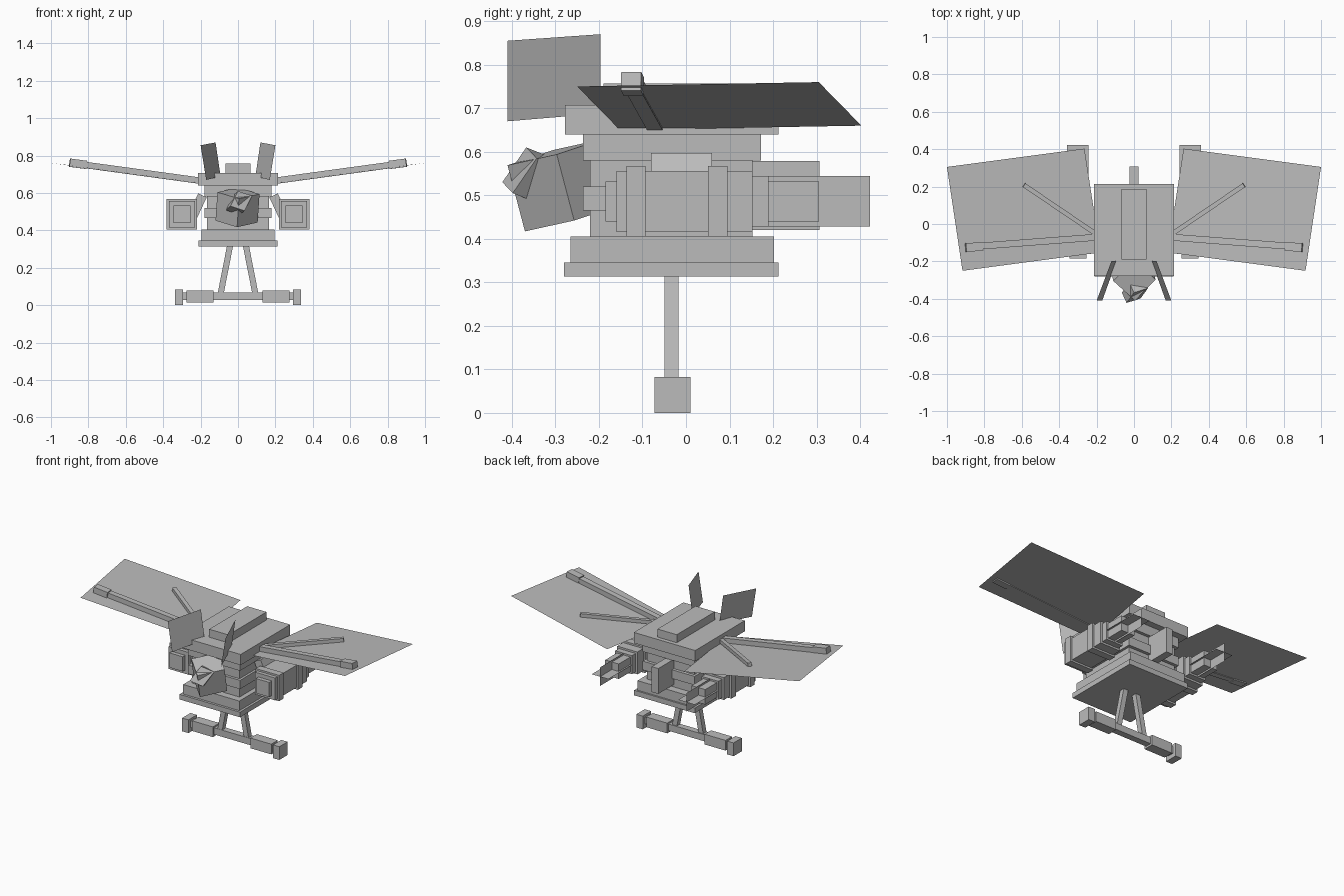
import bpy, bmesh
from mathutils import Vector, Matrix

cube = bpy.data.objects.get("Cube")
if cube:
    bpy.data.objects.remove(cube)

GREY = (0.5, 0.5, 0.5, 1)
mat = bpy.data.materials.new("plain_grey")
mat.use_nodes = True
mat.diffuse_color = GREY
mat.node_tree.nodes["Principled BSDF"].inputs["Base Color"].default_value = GREY


def finish(name, bm):
    mesh = bpy.data.meshes.new(name)
    bm.to_mesh(mesh)
    bm.free()
    mesh.materials.append(mat)
    obj = bpy.data.objects.new(name, mesh)
    bpy.context.collection.objects.link(obj)
    return obj


def solid(name, centre, a, b, c):
    """Box from its centre and three edge vectors."""
    m = Matrix((a, b, c)).transposed().to_4x4()
    m.translation = Vector(centre)
    bm = bmesh.new()
    bmesh.ops.create_cube(bm, size=1, matrix=m)
    bmesh.ops.recalc_face_normals(bm, faces=bm.faces)
    return finish(name, bm)


def box(name, x, y, z):
    """Upright box from its x, y and z ranges."""
    mid = [(r[0] + r[1]) / 2 for r in (x, y, z)]
    sx, sy, sz = (r[1] - r[0] for r in (x, y, z))
    return solid(name, mid, (sx, 0, 0), (0, sy, 0), (0, 0, sz))


def beam(name, start, end, wide, high):
    """Square-ended bar between two points, kept level across its width."""
    a, b = Vector(start), Vector(end)
    d = b - a
    up = Vector((0, 1, 0)) if abs(d.z) > d.length * 0.8 else Vector((0, 0, 1))
    side = d.cross(up).normalized()
    return solid(name, (a + b) / 2, d, side * wide, side.cross(d).normalized() * high)


def sheet(name, points):
    bm = bmesh.new()
    bm.faces.new([bm.verts.new(p) for p in points])
    return finish(name, bm)


# Stacked body, each tier as half width, y range, z range
for name, hx, y, z in (
    ("base_plate", 0.21, (-0.28, 0.213), (0.313, 0.345)),
    ("base_step", 0.195, (-0.265, 0.202), (0.345, 0.405)),
    ("body_core", 0.165, (-0.22, 0.153), (0.405, 0.58)),
    ("body_belt", 0.18, (-0.237, 0.172), (0.465, 0.52)),
    ("shoulder", 0.18, (-0.237, 0.172), (0.58, 0.64)),
    ("roof_plate", 0.213, (-0.278, 0.213), (0.64, 0.707)),
    ("roof_hump", 0.067, (-0.19, 0.187), (0.707, 0.757)),
    ("tail_block", 0.023, (0.153, 0.307), (0.42, 0.579)),
):
    box(name, (-hx, hx), y, z)

# Tilted cube head, built from its lowest front corner
ha, hb, hc = Vector((0.11, 0.113, 0.025)), Vector((-0.115, 0.105, 0.035)), Vector((0.01, -0.04, 0.152))
solid("head", Vector((-0.005, -0.37, 0.417)) + (ha + hb + hc) / 2, ha, hb, hc)

# Small tilted snout on the front corner of the head
na, nb, nc = Vector((0.075, 0.024, -0.025)), Vector((-0.04, -0.055, -0.08)), Vector((-0.025, 0.055, -0.022))
solid("snout", Vector((0, -0.367, 0.61)) + (na + nb + nc) / 2, na, nb, nc)

# Landing gear crossbar
GY = -0.031
box("gear_crossbar", (-0.3, 0.3), (GY - 0.02, GY + 0.02), (0.027, 0.069))

EX, EZ = 0.3, 0.486  # engine axis
for s, side in ((1, "left"), (-1, "right")):
    def xr(a, b):
        return sorted((s * a, s * b))

    def pt(x, y, z):
        return (s * x, y, z)

    # Leg, foot sleeve and end block
    beam(side + "_leg", pt(0.042, GY - 0.002, 0.32), pt(0.095, GY - 0.002, 0.05), 0.032, 0.032)
    box(side + "_foot_sleeve", xr(0.13, 0.275), (GY - 0.032, GY + 0.032), (0.015, 0.079))
    box(side + "_foot_block", xr(0.293, 0.337), (GY - 0.041, GY + 0.041), (0, 0.083))

    # Engine as square rings along y: start, end, half size
    for i, (y0, y1, h) in enumerate((
        (-0.185, -0.16, 0.046), (-0.16, -0.137, 0.07), (-0.137, -0.093, 0.081),
        (-0.093, 0.05, 0.07), (0.05, 0.095, 0.081), (0.095, 0.153, 0.07),
        (0.153, 0.19, 0.058), (0.19, 0.305, 0.047),
    )):
        box(f"{side}_engine_ring_{i + 1}", xr(EX - h, EX + h), (y0, y1), (EZ - h, EZ + h))

    # Crossed exhaust sheets
    f, y0, y1 = 0.058, 0.19, 0.423
    sheet(side + "_exhaust_flat", [pt(EX - f, y0, EZ), pt(EX + f, y0, EZ), pt(EX + f, y1, EZ), pt(EX - f, y1, EZ)])
    sheet(side + "_exhaust_upright", [pt(EX, y0, EZ - f), pt(EX, y1, EZ - f), pt(EX, y1, EZ + f), pt(EX, y0, EZ + f)])

    # Slanted engine pylon
    beam(side + "_pylon", pt(0.19, -0.01, 0.587), pt(0.24, -0.01, 0.48), 0.05, 0.14)

    # Flat wing with its spars
    wing = [pt(0.18, -0.152, 0.65), pt(0.917, -0.25, 0.75), pt(1, 0.305, 0.76), pt(0.265, 0.403, 0.66)]
    sheet(side + "_wing", wing if s > 0 else wing[::-1])
    beam(side + "_main_spar", pt(0.19, -0.07, 0.664), pt(0.82, -0.118, 0.75), 0.036, 0.034)
    beam(side + "_spar_tip", pt(0.81, -0.12, 0.75), pt(0.9, -0.126, 0.762), 0.046, 0.044)
    beam(side + "_rear_spar", pt(0.2, -0.055, 0.668), pt(0.588, 0.208, 0.717), 0.024, 0.022)

    # Upright ear panel
    ear = [pt(0.093, -0.197, 0.688), pt(0.17, -0.41, 0.67), pt(0.2, -0.41, 0.855), pt(0.12, -0.197, 0.87)]
    sheet(side + "_ear_panel", ear if s < 0 else ear[::-1])
